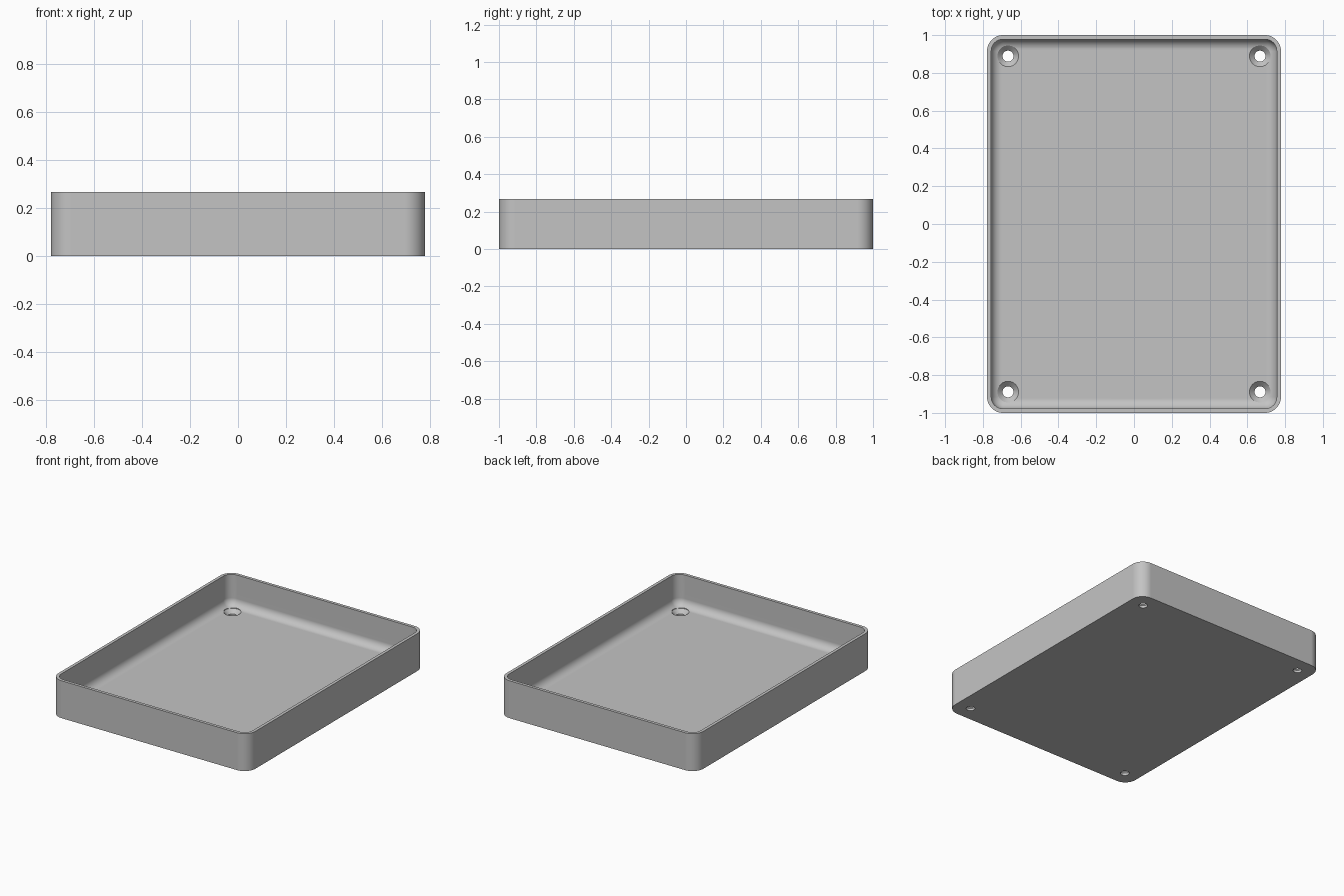
import bpy, bmesh
from math import pi, cos, sin

if "Cube" in bpy.data.objects:
    bpy.data.objects.remove(bpy.data.objects["Cube"])

HALF_X, HALF_Y, HEIGHT = 0.778, 1.0, 0.267
CORNER, WALL, FLOOR, FILLET = 0.085, 0.022, 0.044, 0.055
HOLE_X, HOLE_Y, HOLE_R, SINK_R = 0.667, 0.889, 0.029, 0.056
CORNER_STEPS, FILLET_STEPS, HOLE_SIDES = 12, 10, 48

grey = bpy.data.materials.new("plain_grey")
grey.use_nodes = True
colour = (0.55, 0.55, 0.55, 1)
grey.diffuse_color = colour
grey.node_tree.nodes["Principled BSDF"].inputs["Base Color"].default_value = colour


def rounded_ring(bm, inset, z):
    """Rounded rectangle, inset from the outer outline."""
    r = CORNER - inset
    ring = []
    for i, (sx, sy) in enumerate([(1, 1), (-1, 1), (-1, -1), (1, -1)]):
        cx, cy = sx * (HALF_X - CORNER), sy * (HALF_Y - CORNER)
        for k in range(CORNER_STEPS + 1):
            a = (i + k / CORNER_STEPS) * pi / 2
            ring.append(bm.verts.new((cx + r * cos(a), cy + r * sin(a), z)))
    return ring


def circle_ring(bm, x, y, r, z):
    angles = [2 * pi * k / HOLE_SIDES for k in range(HOLE_SIDES)]
    return [bm.verts.new((x + r * cos(a), y + r * sin(a), z)) for a in angles]


def loft(bm, rings):
    """Closed skin through the rings, capped at both ends."""
    for low, high in zip(rings, rings[1:]):
        n = len(low)
        for i in range(n):
            j = (i + 1) % n
            bm.faces.new((low[i], low[j], high[j], high[i]))
    bm.faces.new(rings[0][::-1])
    bm.faces.new(rings[-1])


def make_object(name, bm):
    bmesh.ops.recalc_face_normals(bm, faces=bm.faces[:])
    mesh = bpy.data.meshes.new(name)
    bm.to_mesh(mesh)
    bm.free()
    mesh.materials.append(grey)
    obj = bpy.data.objects.new(name, mesh)
    bpy.context.collection.objects.link(obj)
    return obj


# Open tray: outer wall, rim, inner wall and rounded join to the floor
bm = bmesh.new()
rings = [rounded_ring(bm, 0, 0), rounded_ring(bm, 0, HEIGHT),
         rounded_ring(bm, WALL, HEIGHT)]
for k in range(FILLET_STEPS + 1):
    a = k / FILLET_STEPS * pi / 2
    rings.append(rounded_ring(bm, WALL + FILLET * (1 - cos(a)),
                              FLOOR + FILLET * (1 - sin(a))))
loft(bm, rings)
tray = make_object("tray", bm)

# Countersunk screw holes in the four corners
bm = bmesh.new()
sink_depth = SINK_R - HOLE_R
profile = [(HOLE_R, -0.05), (HOLE_R, FLOOR - sink_depth),
           (SINK_R, FLOOR), (SINK_R, FLOOR + 0.1)]
for sx in (-1, 1):
    for sy in (-1, 1):
        loft(bm, [circle_ring(bm, sx * HOLE_X, sy * HOLE_Y, r, z) for r, z in profile])
cutter = make_object("screw_hole_cutter", bm)
cutter.hide_render = True

cut = tray.modifiers.new("screw_holes", 'BOOLEAN')
cut.operation = 'DIFFERENCE'
cut.solver = 'EXACT'
cut.object = cutter
bpy.ops.object.select_all(action='DESELECT')
tray.select_set(True)
bpy.context.view_layer.objects.active = tray
bpy.ops.object.modifier_apply(modifier=cut.name)
bpy.data.objects.remove(cutter)

# Smooth rounds, crisp edges, flat walls and floor
bpy.ops.object.shade_smooth_by_angle(angle=pi / 6)
weighted = tray.modifiers.new("flat_walls", 'WEIGHTED_NORMAL')
weighted.keep_sharp = True
